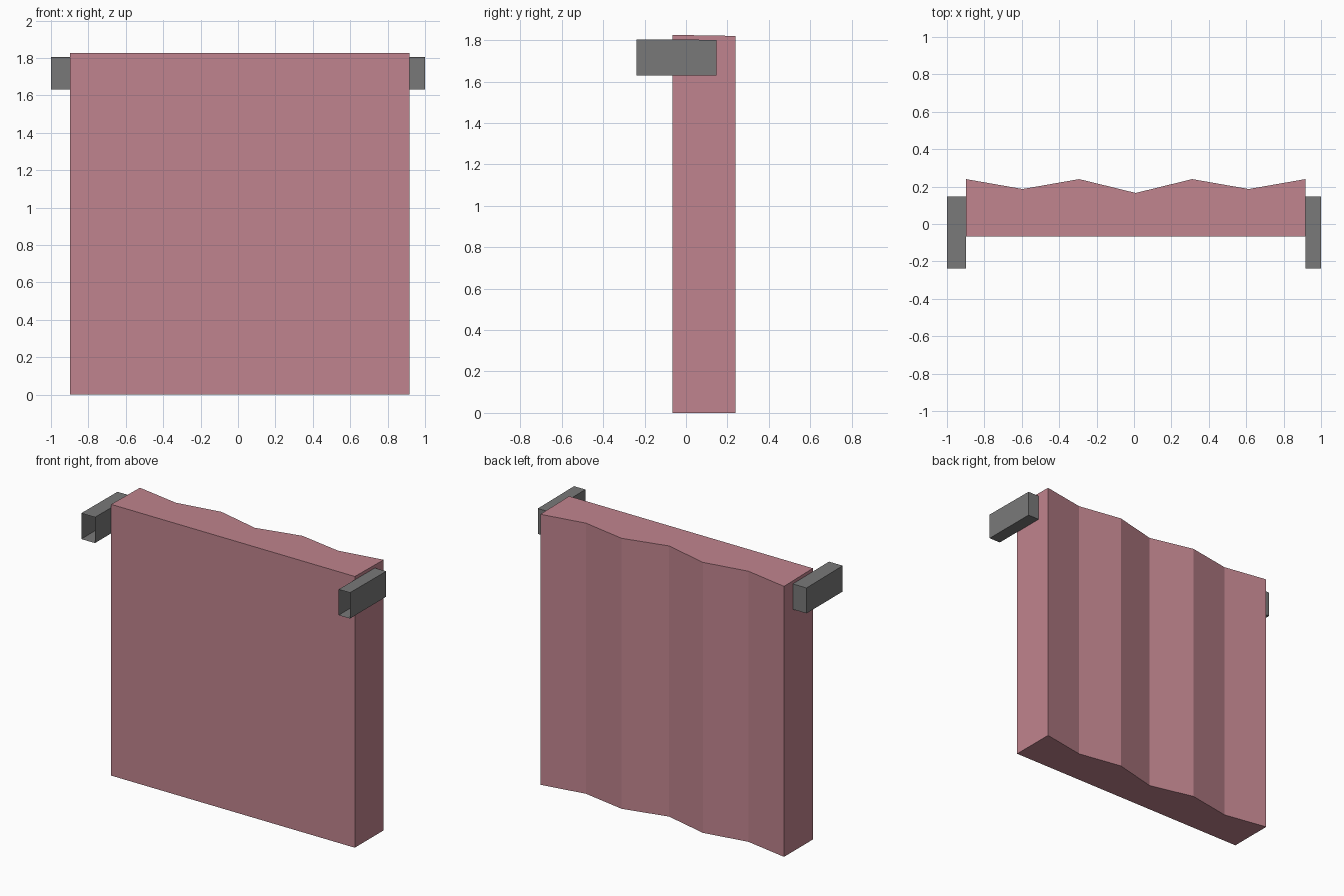
import bpy, bmesh

if "Cube" in bpy.data.objects:
    bpy.data.objects.remove(bpy.data.objects["Cube"])


def material(name, rgb):
    # convert sRGB 0-255 to linear
    m = bpy.data.materials.new(name)
    lin = [((c / 255 + 0.055) / 1.055) ** 2.4 for c in rgb]
    m.diffuse_color = (*lin, 1)
    m.use_nodes = True
    m.node_tree.nodes["Principled BSDF"].inputs["Base Color"].default_value = m.diffuse_color
    return m


def prism(name, outline, bottom, top, mat, open_front=False):
    """Extrude an x/y outline; top is a height function of y."""
    bm = bmesh.new()
    lo = [bm.verts.new((x, y, bottom)) for x, y in outline]
    hi = [bm.verts.new((x, y, top(y))) for x, y in outline]
    bm.faces.new(lo[::-1])
    bm.faces.new(hi)
    n = len(outline)
    for i in range(n):
        j = (i + 1) % n
        bm.faces.new((lo[i], lo[j], hi[j], hi[i]))
    bmesh.ops.recalc_face_normals(bm, faces=bm.faces[:])
    if open_front:
        front = [f for f in bm.faces if f.normal.y < -0.9]
        bmesh.ops.delete(bm, geom=front, context='FACES_ONLY')
    me = bpy.data.meshes.new(name)
    bm.to_mesh(me)
    bm.free()
    me.materials.append(mat)
    ob = bpy.data.objects.new(name, me)
    bpy.context.collection.objects.link(ob)
    return ob


pink = material("dusty pink", (192, 132, 142))
grey = material("mid grey", (121, 121, 121))

# Panel: flat front, pleated back, top falling slightly to the back
x0, x1 = -0.898, 0.916
pleats = [0.24, 0.187, 0.24, 0.166, 0.24, 0.187, 0.24]
back = [(x0 + (x1 - x0) * i / 6, y) for i, y in enumerate(pleats)]
prism("panel", [(x0, -0.066)] + [(x1, -0.066)] + back[::-1], 0.0,
      lambda y: 1.825 - 0.016 * (y + 0.066), pink)

# Side brackets: boxes open at the front end
for side, xa, xb in (("left", -1.0, x0), ("right", x1, 1.0)):
    prism(side + "_bracket",
          [(xa, -0.238), (xb, -0.238), (xb, 0.147), (xa, 0.147)], 1.63,
          lambda y: 1.804 - 0.008 * (y + 0.238), grey, open_front=True)
